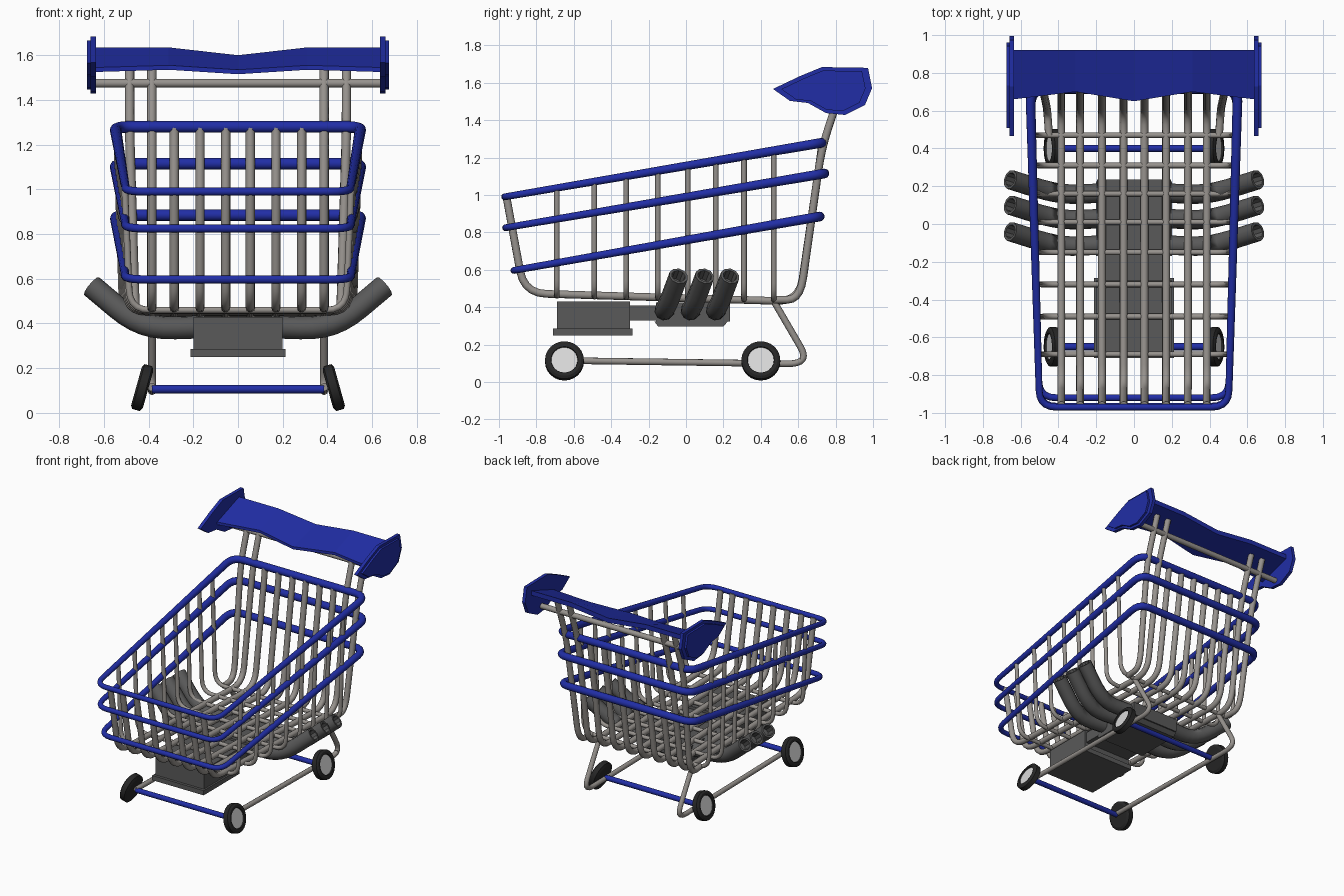
import bpy, bmesh, math
from mathutils import Vector, Matrix

if "Cube" in bpy.data.objects:
    bpy.data.objects.remove(bpy.data.objects["Cube"])


def material(name, rgb):
    m = bpy.data.materials.new(name)
    m.diffuse_color = (*rgb, 1)
    m.use_nodes = True
    m.node_tree.nodes["Principled BSDF"].inputs["Base Color"].default_value = (*rgb, 1)
    return m


BLUE = material("blue", (0.015, 0.027, 0.38))
STEEL = material("warm grey steel", (0.31, 0.29, 0.27))
ENGINE = material("dark grey metal", (0.1, 0.1, 0.1))
RUBBER = material("black rubber", (0.02, 0.02, 0.02))
HUB = material("light grey hub", (0.7, 0.7, 0.7))


def finish(name, bm, *mats):
    bmesh.ops.recalc_face_normals(bm, faces=bm.faces)
    me = bpy.data.meshes.new(name)
    bm.to_mesh(me)
    bm.free()
    for m in mats:
        me.materials.append(m)
    ob = bpy.data.objects.new(name, me)
    bpy.context.collection.objects.link(ob)
    return ob


def fillet(pts, r, closed=False, n=5):
    """Round the corners of a polyline."""
    pts = [Vector(p) for p in pts]
    out = []
    for i, p in enumerate(pts):
        if not closed and i in (0, len(pts) - 1):
            out.append(p)
            continue
        a, b = pts[i - 1] - p, pts[(i + 1) % len(pts)] - p
        a, b = (p + v.normalized() * min(r, v.length * 0.48) for v in (a, b))
        for k in range(n + 1):
            t = k / n
            out.append(a * (1 - t) ** 2 + p * 2 * t * (1 - t) + b * t * t)
    return out


def tube(bm, pts, radius, closed=False, sides=10):
    """Sweep a circle along a path; returns the end cap."""
    pts = [Vector(p) for p in pts]
    count = len(pts)
    rings, normal = [], None
    for i, p in enumerate(pts):
        before = pts[i - 1] if closed or i else p
        after = pts[(i + 1) % count] if closed or i < count - 1 else p
        t = (after - before).normalized()
        if normal is None:
            normal = t.orthogonal()
        normal = (normal - t * normal.dot(t)).normalized()
        side = t.cross(normal)
        r = radius(p) if callable(radius) else radius
        rings.append([bm.verts.new(p + r * (normal * math.cos(a) + side * math.sin(a)))
                      for a in (math.tau * k / sides for k in range(sides))])
    for i in range(count if closed else count - 1):
        u, v = rings[i], rings[(i + 1) % count]
        for k in range(sides):
            j = (k + 1) % sides
            bm.faces.new((u[k], u[j], v[j], v[k])).smooth = True
    if not closed:
        bm.faces.new(rings[0][::-1])
        return bm.faces.new(rings[-1])


def box(bm, lo, hi):
    lo, hi = Vector(lo), Vector(hi)
    bmesh.ops.create_cube(bm, size=1, matrix=Matrix.Translation((lo + hi) / 2)
                          @ Matrix.Diagonal((*(hi - lo), 1)))


def extrude_x(bm, profile, x0, x1):
    """Plate with a y-z outline."""
    a, b = ([bm.verts.new((x, y, z)) for y, z in profile] for x in (x0, x1))
    bm.faces.new(a)
    bm.faces.new(b[::-1])
    for i in range(len(a)):
        j = (i + 1) % len(a)
        bm.faces.new((a[i], a[j], b[j], b[i]))


def along(y):
    return (y + 0.97) / 1.7


def half_width(y):
    return 0.5 + 0.05 * along(y)


# Basket rims, thicker towards the back
for name, y0, z0, y1, z1 in (("top_rim", -0.97, 0.99, 0.73, 1.28),
                             ("middle_rim", -0.965, 0.825, 0.74, 1.115),
                             ("lower_rim", -0.92, 0.597, 0.715, 0.885)):
    bm = bmesh.new()
    w0, w1 = half_width(y0), half_width(y1)
    loop = fillet([(-w0, y0, z0), (w0, y0, z0), (w1, y1, z1), (-w1, y1, z1)], 0.09, True)
    tube(bm, loop, lambda p: 0.018 + 0.008 * along(p.y), True, 12)
    finish(name, bm, BLUE)

# Lengthwise basket wires; the outermost four also carry the wing
bm = bmesh.new()
for s in (-1, 1):
    for x in (0.055, 0.17, 0.285, 0.385):
        top = (0.835, 1.58) if x > 0.3 else (0.725, 1.28)
        path = [(-0.96, 0.99), (-0.865, 0.475), (0.605, 0.43), (0.725, 1.25), top]
        tube(bm, fillet([(s * x, y, z) for y, z in path], 0.12), 0.021)
    path = [(0.45, 0.47, 0.44), (0.46, 0.61, 0.44), (0.485, 0.725, 1.25), (0.485, 0.835, 1.58)]
    tube(bm, fillet([(s * x, y, z) for x, y, z in path], 0.12), 0.021)
finish("lengthwise_wires", bm, STEEL)

# Crosswise basket wires
bm = bmesh.new()
for y in (-0.69, -0.49, -0.32, -0.15, 0.01, 0.16, 0.31, 0.47):
    w = half_width(y)
    top, base = 0.99 + 0.29 * along(y), 0.465 - 0.03 * along(y)
    tube(bm, fillet([(-w, y, top), (-w + 0.025, y, base), (w - 0.025, y, base), (w, y, top)],
                    0.09), 0.015)
finish("crosswise_wires", bm, STEEL)

# Handle bar
bm = bmesh.new()
tube(bm, [(-0.64, 0.8, 1.475), (0.64, 0.8, 1.475)], 0.02)
finish("handle_bar", bm, STEEL)

# Wing blade
bm = bmesh.new()
sections = []
for x, yf, zf, zt in ((-0.64, 0.66, 1.525, 1.635), (-0.31, 0.7, 1.535, 1.635),
                      (0, 0.65, 1.515, 1.6),
                      (0.31, 0.7, 1.535, 1.635), (0.64, 0.66, 1.525, 1.635)):
    outline = ((yf, zf), (yf, zf + 0.02), (0.92, zt), (0.92, zt - 0.035))
    sections.append([bm.verts.new((x, y, z)) for y, z in outline])
for a, b in zip(sections, sections[1:]):
    for i in range(4):
        j = (i + 1) % 4
        bm.faces.new((a[i], a[j], b[j], b[i]))
bm.faces.new(sections[0])
bm.faces.new(sections[-1])
finish("wing_blade", bm, BLUE)

# Wing end plates with a smaller raised outer layer
PLATE = ((0.465, 1.567), (0.61, 1.636), (0.727, 1.684), (0.973, 1.68), (0.995, 1.572),
         (0.957, 1.481), (0.85, 1.428), (0.749, 1.438), (0.652, 1.492), (0.556, 1.503))
for side, s in (("left", 1), ("right", -1)):
    bm = bmesh.new()
    extrude_x(bm, PLATE, s * 0.635, s * 0.66)
    small = [(0.76 + (y - 0.76) * 0.85, 1.56 + (z - 1.56) * 0.85) for y, z in PLATE]
    extrude_x(bm, small, s * 0.66, s * 0.675)
    finish(side + "_wing_end_plate", bm, BLUE)

# Lower frame rails and axle bars
bm = bmesh.new()
for s in (-1, 1):
    rail = [(0.465, 0.44), (0.64, 0.14), (0.6, 0.097), (-0.66, 0.115)]
    tube(bm, fillet([(s * 0.385, y, z) for y, z in rail], 0.06), 0.018)
finish("lower_frame", bm, STEEL)
bm = bmesh.new()
for y in (-0.65, 0.4):
    tube(bm, [(-0.385, y, 0.106), (0.385, y, 0.106)], 0.019)
finish("axle_bars", bm, BLUE)

# Cambered wheels: lathed tyre with a pale hub on the outer side
TYRE = ((0.0, -0.027), (0.085, -0.027), (0.104, -0.018), (0.104, 0.018),
        (0.09, 0.027), (0.072, 0.027), (0.07, 0.018), (0.0, 0.018))
for end, y in (("front", -0.65), ("back", 0.4)):
    for side, s in (("left", 1), ("right", -1)):
        bm = bmesh.new()
        verts = [bm.verts.new((r, 0, h)) for r, h in TYRE]
        edges = [bm.edges.new(e) for e in zip(verts, verts[1:])]
        bmesh.ops.spin(bm, geom=verts + edges, cent=(0, 0, 0), axis=(0, 0, 1),
                       angle=math.tau, steps=24)
        bmesh.ops.remove_doubles(bm, verts=bm.verts, dist=0.0005)
        for f in bm.faces:
            c = f.calc_center_median()
            f.material_index = int(c.z > 0.015 and c.xy.length < 0.068)
            f.smooth = c.xy.length > 0.1
        axis = Vector((s, 0, 0.28))
        bmesh.ops.transform(bm, verts=bm.verts, matrix=Matrix.Translation((s * 0.428, y, 0.113))
                            @ axis.to_track_quat("Z", "Y").to_matrix().to_4x4())
        finish(f"{end}_{side}_wheel", bm, RUBBER, HUB)

# Engine slung under the basket
bm = bmesh.new()
box(bm, (-0.2, -0.69, 0.28), (0.2, -0.3, 0.43))
box(bm, (-0.213, -0.71, 0.25), (0.213, -0.285, 0.285))
box(bm, (-0.19, -0.31, 0.33), (0.19, -0.15, 0.41))
box(bm, (-0.195, -0.16, 0.325), (0.195, 0.235, 0.425))
extrude_x(bm, ((-0.17, 0.325), (-0.15, 0.298), (0.2, 0.298), (0.225, 0.325)), -0.2, 0.2)
finish("engine", bm, ENGINE)

# Exhaust pipes with hollow ends
for side, s in (("left", 1), ("right", -1)):
    bm = bmesh.new()
    for y in (-0.11, 0.03, 0.165):
        path = [(0.15, y, 0.385), (0.36, y - 0.01, 0.378), (0.48, y + 0.015, 0.42),
                (0.655, y + 0.07, 0.567)]
        cap = tube(bm, fillet([(s * a, b, c) for a, b, c in path], 0.08, n=3), 0.052)
        bm.normal_update()
        bmesh.ops.inset_region(bm, faces=[cap], thickness=0.014)
        bmesh.ops.inset_region(bm, faces=[cap], thickness=0.001, depth=-0.07)
    finish(side + "_exhaust_pipes", bm, ENGINE)
